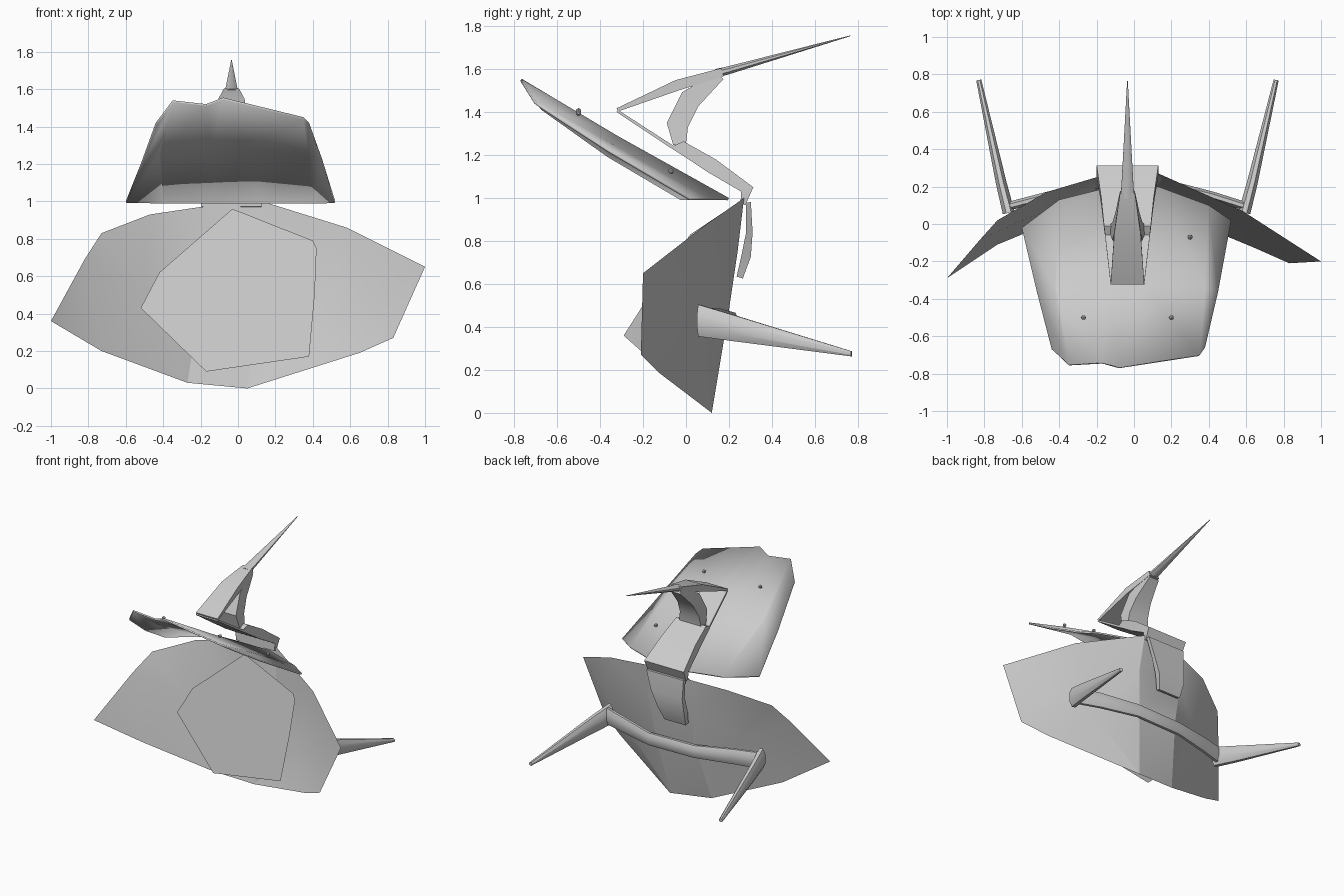
import bpy, bmesh, math
from mathutils import Vector
from mathutils.geometry import delaunay_2d_cdt

if "Cube" in bpy.data.objects:
    bpy.data.objects.remove(bpy.data.objects["Cube"])


def make(name, verts, faces, angle=30):
    me = bpy.data.meshes.new(name)
    me.from_pydata([tuple(v) for v in verts], [], faces)
    bm = bmesh.new()
    bm.from_mesh(me)
    bmesh.ops.recalc_face_normals(bm, faces=bm.faces)
    bm.to_mesh(me)
    bm.free()
    ob = bpy.data.objects.new(name, me)
    bpy.context.collection.objects.link(ob)
    bpy.ops.object.select_all(action='DESELECT')
    ob.select_set(True)
    bpy.context.view_layer.objects.active = ob
    bpy.ops.object.shade_smooth_by_angle(angle=math.radians(angle))
    return ob


def loft(name, path, side, sides=4):
    """Tube along (x, y, z, half width along side, half thickness)."""
    side = Vector(side)
    pts = [Vector(p[:3]) for p in path]
    verts, n = [], len(path)
    k = 1 / math.cos(math.pi / 4) if sides == 4 else 1
    for i, p in enumerate(path):
        a = (pts[i] - pts[i - 1]).normalized() if i else Vector()
        b = (pts[i + 1] - pts[i]).normalized() if i < n - 1 else Vector()
        other = (a + b).cross(side).normalized()
        for j in range(sides):
            t = 2 * math.pi * (j + 0.5) / sides
            verts.append(pts[i] + side * p[3] * k * math.cos(t) + other * p[4] * k * math.sin(t))
    faces = [(i * sides + j, i * sides + (j + 1) % sides,
              (i + 1) * sides + (j + 1) % sides, (i + 1) * sides + j)
             for i in range(n - 1) for j in range(sides)]
    faces += [tuple(range(sides)), tuple(range((n - 1) * sides, n * sides))]
    return make(name, verts, faces)


# Concave body shell: rim outline plus inner points, triangulated in the front plane
rim = [(.05, .12, 0), (.65, -.13, .19), (.83, -.21, .27), (1, -.2, .65), (.58, .07, .86),
       (.13, .27, 1), (-.2, .25, .97), (-.47, .17, .93), (-.73, .02, .83), (-.82, -.08, .69),
       (-1, -.29, .36), (-.73, -.11, .2), (-.27, .08, .03)]
inner = [(.12, .2, .48), (-.2, .2, .48), (.42, .08, .35), (.72, -.04, .51),
         (-.5, .06, .55), (.15, .24, .75), (-.22, .23, .75)]
pts = rim + inner
res = delaunay_2d_cdt([Vector((p[0], p[2])) for p in pts], [], [list(range(len(rim)))], 1, 1e-5)
make("body_shell", [pts[o[0]] for o in res[3]], [tuple(f) for f in res[2]], 15)

# Flat leaning plate set across the hollow of the shell
plate = [(-.03, .96), (.40, .79), (.42, .75), (.41, .5), (.38, .17), (-.17, .09), (-.52, .43), (-.42, .62)]
make("front_plate", [(x, -.05 + .2 * (z - .1), z) for x, z in plate], [tuple(range(len(plate)))])

# Sloping visor: back, middle and front rows
rows = [
    [(-.6, -.02, 1), (-.4, .13, 1), (-.12, .2, 1), (.13, .2, 1), (.4, .1, 1), (.52, .02, 1)],
    [(-.52, -.36, 1.2), (-.42, -.34, 1.26), (-.14, -.32, 1.285),
     (.05, -.32, 1.29), (.38, -.34, 1.25), (.45, -.36, 1.225)],
    [(-.44, -.67, 1.42), (-.35, -.75, 1.54), (-.17, -.74, 1.52),
     (-.08, -.765, 1.555), (.35, -.7, 1.45), (.38, -.66, 1.42)]]
w = 6
visor = make("visor", [v for r in rows for v in r],
             [(r * w + c, r * w + c + 1, (r + 1) * w + c + 1, (r + 1) * w + c)
              for r in range(2) for c in range(w - 1)], 15)
sol = visor.modifiers.new("thickness", 'SOLIDIFY')
sol.thickness = .012

# Small studs on the visor
for loc in [(-.27, -.5, 1.405), (.2, -.5, 1.395), (.3, -.07, 1.125)]:
    bpy.ops.mesh.primitive_ico_sphere_add(subdivisions=1, radius=.014, location=loc)
    bpy.context.object.name = "visor_stud"

# Bent strap and crest, all running in the side plane
cx = -.035
X, Z = (1, 0, 0), (0, 0, 1)
loft("strap_lower", [(cx - .06, .25, .63, .09, .015), (cx - .05, .28, .73, .11, .022),
                     (cx - .02, .295, .84, .13, .015), (cx, .29, .98, .155, .012)], X)
loft("strap_upper", [(cx, .265, .97, .16, .012), (cx, .285, 1.04, .165, .03),
                     (cx, .12, 1.15, .14, .035), (cx, -.02, 1.235, .125, .03),
                     (cx, -.06, 1.235, .12, .008), (cx, -.32, 1.405, .09, .006)], X)
loft("crest_roof", [(cx, -.32, 1.41, .09, .008), (cx, -.04, 1.525, .07, .025),
                    (cx, .17, 1.585, .04, .02)], X)
loft("crest_column", [(cx, -.03, 1.25, .09, .03), (cx, -.04, 1.34, .08, .05),
                      (cx, .02, 1.46, .065, .05), (cx, .16, 1.57, .04, .022)], X)
loft("crest_spike", [(cx, .14, 1.58, .04, .022), (cx, .2, 1.595, .035, .02),
                     (cx, .765, 1.755, .002, .002)], X, 8)

# Rear cross bar with a tapering horn at each end
loft("rear_bar", [(-.69, .09, .43, .065, .025), (-.5, .14, .43, .06, .025), (-.22, .21, .42, .05, .025),
                  (.15, .22, .42, .05, .025), (.42, .15, .43, .06, .025), (.61, .09, .43, .065, .025)], Z, 8)
for name, x0, x1 in (("left_horn", -.67, -.83), ("right_horn", .59, .76)):
    loft(name, [(x0, .06, .43, .08, .035), (x0 + (x1 - x0) * .25, .22, .395, .066, .031),
                (x1, .77, .275, .013, .015)], Z, 8)
